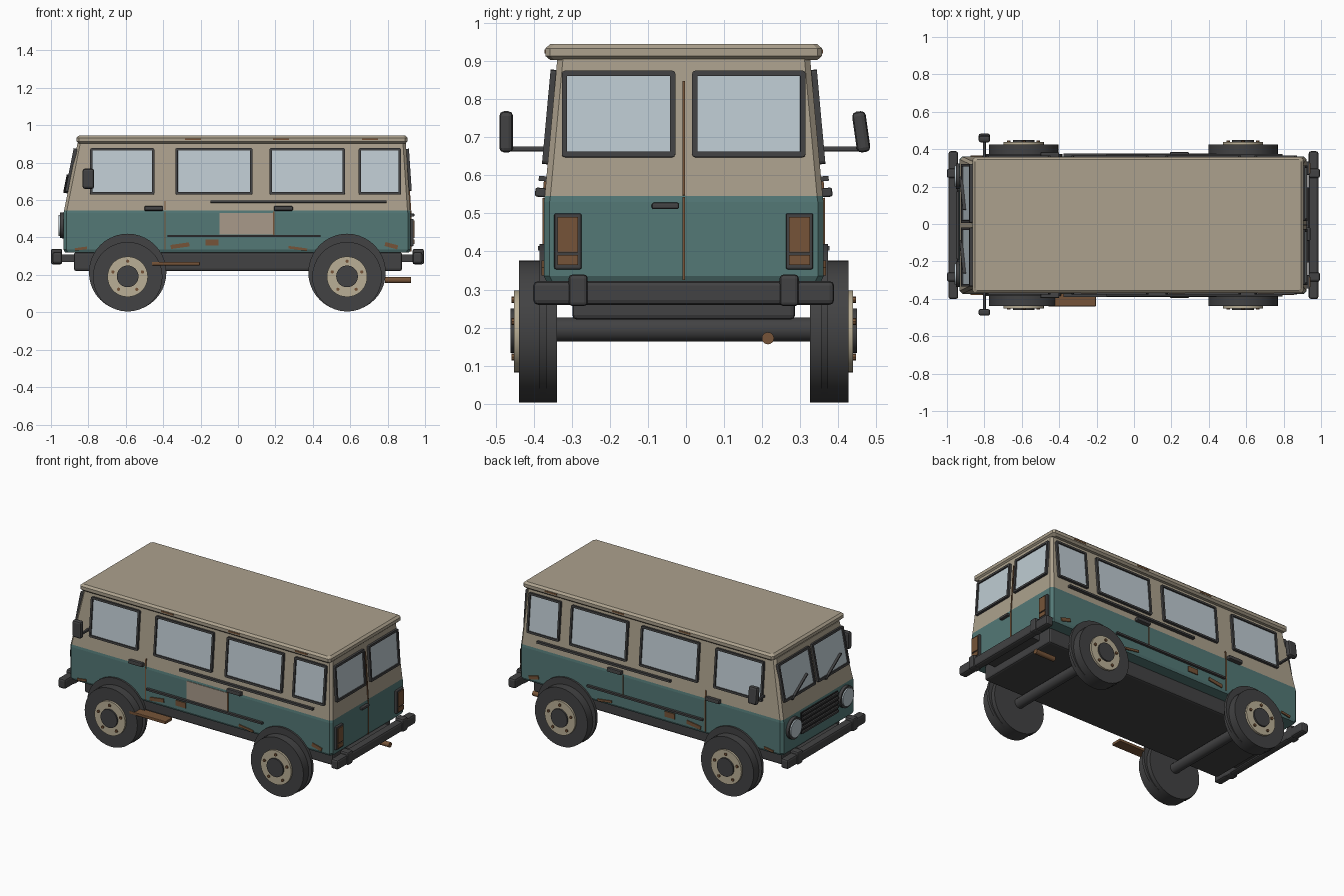
import bpy, bmesh, math
from math import radians
from mathutils import Matrix, Vector

if "Cube" in bpy.data.objects:
    bpy.data.objects.remove(bpy.data.objects["Cube"])

YC = -0.006  # centre line of the van


def material(name, *rgb):
    lin = [((c / 255 + 0.055) / 1.055) ** 2.4 for c in rgb] + [1]
    m = bpy.data.materials.new(name)
    m.use_nodes = True
    m.diffuse_color = lin
    m.node_tree.nodes["Principled BSDF"].inputs["Base Color"].default_value = lin
    return m


BEIGE = material("beige_paint", 172, 161, 141)
TEAL = material("teal_paint", 83, 120, 118)
DARK = material("dark_rubber", 66, 66, 67)
BLACK = material("black", 36, 36, 37)
GLASS = material("pale_glass", 190, 203, 210)
RUST = material("rust", 118, 84, 56)
PRIMER = material("primer_patch", 168, 154, 138)
CREAM = material("wheel_cream", 186, 175, 150)


def finish(name, bm, mats, smooth=False):
    bmesh.ops.recalc_face_normals(bm, faces=bm.faces)
    me = bpy.data.meshes.new(name)
    bm.to_mesh(me)
    bm.free()
    ob = bpy.data.objects.new(name, me)
    bpy.context.collection.objects.link(ob)
    for m in mats:
        me.materials.append(m)
    if smooth:
        bpy.ops.object.select_all(action="DESELECT")
        ob.select_set(True)
        bpy.context.view_layer.objects.active = ob
        bpy.ops.object.shade_smooth_by_angle(angle=radians(35))
    return ob


def box(name, mat, centre, size, bevel=0.0, frame=Matrix()):
    """Box in a local frame, with optional rounded edges."""
    bm = bmesh.new()
    bmesh.ops.create_cube(bm, size=1, matrix=Matrix.Diagonal((*size, 1)))
    if bevel:
        bmesh.ops.bevel(bm, geom=bm.edges[:], offset=bevel, segments=2, affect="EDGES", profile=0.5)
    bm.transform(frame @ Matrix.Translation(centre))
    return finish(name, bm, [mat])


def rod(name, mat, a, b, radius, sides=32):
    a, b = Vector(a), Vector(b)
    bm = bmesh.new()
    turn = (b - a).to_track_quat("Z", "Y").to_matrix().to_4x4()
    bmesh.ops.create_cone(bm, cap_ends=True, segments=sides, radius1=radius, radius2=radius,
                          depth=(b - a).length, matrix=Matrix.Translation((a + b) / 2) @ turn)
    return finish(name, bm, [mat], True)


def loft(name, mat, levels, chamfer):
    """Stack of corner-cut rectangles: (z, x_min, x_max, half_width)."""
    bm = bmesh.new()
    rings = []
    for z, x0, x1, w in levels:
        pts = []
        for x, y, order in ((x0, -w, 0), (x1, -w, 1), (x1, w, 0), (x0, w, 1)):
            sx = chamfer if x == x0 else -chamfer
            sy = chamfer if y < 0 else -chamfer
            cut = [(x, y + sy), (x + sx, y)]
            pts += cut[::-1] if order else cut
        rings.append([bm.verts.new((x, y + YC, z)) for x, y in pts])
    for lo, hi in zip(rings, rings[1:]):
        for i in range(len(lo)):
            j = (i + 1) % len(lo)
            bm.faces.new((lo[i], lo[j], hi[j], hi[i]))
    bm.faces.new(rings[0])
    bm.faces.new(rings[-1])
    return finish(name, bm, [mat])


# Body shell and roof
BELT, TOP = 0.545, 0.905
loft("lower_body", TEAL, [(0.32, -0.925, 0.915, 0.36), (0.335, -0.933, 0.923, 0.367),
                          (0.53, -0.933, 0.923, 0.367), (BELT, -0.93, 0.921, 0.365)], 0.015)
loft("upper_body", BEIGE, [(BELT, -0.93, 0.921, 0.365), (TOP, -0.858, 0.897, 0.332)], 0.015)
loft("roof", BEIGE, [(0.902, -0.85, 0.893, 0.35), (0.913, -0.863, 0.906, 0.363),
                     (0.933, -0.863, 0.906, 0.363), (0.945, -0.85, 0.893, 0.35)], 0.012)


def wall(kind, a, z):
    """Frame on a body wall: x along the wall, y up the slope, z outward."""
    t = max(0, (z - BELT) / (TOP - BELT))
    up = z > BELT
    if kind in ("kerb", "street"):
        s = -1 if kind == "kerb" else 1
        pos = Vector((a, YC + s * (0.367 - 0.035 * t), z))
        v = Vector((0, -s * 0.033 * up, TOP - BELT))
        u = Vector((1, 0, 0))
    else:
        front = kind == "front"
        pos = Vector((-0.932 + 0.074 * t if front else 0.923 - 0.026 * t, YC + a, z))
        v = Vector((0.072 if front else -0.024, 0, 0)) * up + Vector((0, 0, TOP - BELT))
        u = Vector((0, -1 if front else 1, 0))
    v.normalize()
    n = u.cross(v)
    if kind == "street":
        n = -n
    m = Matrix((u, v, n)).transposed().to_4x4()
    m.translation = pos
    return m


def plate(name, mat, kind, a0, a1, z0, z1, out=0.004, bevel=0.0, tilt=0):
    """Thin box on a wall, spanning a0..a1 along it and z0..z1 in height."""
    frame = wall(kind, (a0 + a1) / 2, (z0 + z1) / 2) @ Matrix.Rotation(radians(tilt), 4, "Z")
    return box(name, mat, (0, 0, out / 2 - 0.002), (a1 - a0, z1 - z0, out + 0.004), bevel, frame)


def window(name, kind, a0, a1, z0, z1, rim=0.013):
    """Raised dark rim with a sunk glass pane."""
    bm = bmesh.new()
    bmesh.ops.create_cube(bm, size=1, matrix=Matrix.Translation((0, 0, 0.004))
                          @ Matrix.Diagonal((a1 - a0, z1 - z0, 0.02, 1)))
    corners = [e for e in bm.edges if abs(e.verts[0].co.z - e.verts[1].co.z) > 0.01]
    bmesh.ops.bevel(bm, geom=corners, offset=0.008, segments=2, affect="EDGES", profile=0.5)
    pane = max(bm.faces, key=lambda f: f.calc_center_median().z)
    bmesh.ops.inset_region(bm, faces=[pane], thickness=rim)
    bmesh.ops.inset_region(bm, faces=[pane], thickness=0.001, depth=-0.008)
    pane.material_index = 1
    bm.transform(wall(kind, (a0 + a1) / 2, (z0 + z1) / 2))
    finish(name, bm, [DARK, GLASS])


# Both long sides
for side, s in (("kerb", -1), ("street", 1)):
    for i, (a, b) in enumerate(((-0.79, -0.447), (-0.335, 0.078), (0.168, 0.572), (0.645, 0.872))):
        window(f"{side}_window_{i + 1}", side, a, b, 0.628, 0.877)
    plate(f"{side}_upper_rail", DARK, side, -0.147, 0.795, 0.584, 0.597, 0.018)
    plate(f"{side}_lower_rail", DARK, side, -0.377, 0.44, 0.402, 0.414, 0.016)
    for i, a in enumerate((-0.45, 0.243)):
        plate(f"{side}_door_handle_{i + 1}", DARK, side, a - 0.05, a + 0.05, 0.542, 0.566, 0.024, 0.005)
    plate(f"{side}_cab_door_seam", RUST, side, -0.394, -0.387, 0.335, 0.54)
    plate(f"{side}_cab_door_seam_top", RUST, side, -0.394, -0.387, 0.546, 0.595)
    plate(f"{side}_sliding_door_seam", RUST, side, 0.188, 0.194, 0.41, 0.54)
    patches = ((-0.84, 0.34, 0.065, 0.014, 8), (-0.31, 0.356, 0.1, 0.022, 8), (-0.14, 0.373, 0.07, 0.034, 0),
               (0.32, 0.341, 0.1, 0.014, -8), (0.82, 0.356, 0.07, 0.022, -15))
    for i, (a, z, w, h, tilt) in enumerate(patches):
        plate(f"{side}_rust_patch_{i + 1}", RUST, side, a - w / 2, a + w / 2, z - h / 2, z + h / 2,
              0.006, 0, tilt)
    for i, a in enumerate((-0.24, 0.23, 0.705)):
        box(f"{side}_roof_rust_{i + 1}", RUST, (a, YC + s * 0.362, 0.925), (0.085, 0.006, 0.01))
    # Wing mirror and its arm
    box(f"{side}_mirror_arm", DARK, (-0.8, s * 0.408, 0.669), (0.016, 0.11, 0.014), 0.004)
    lean = Matrix.Translation((-0.8, s * 0.466 - 0.006, 0.714)) @ Matrix.Rotation(
        radians(8 if s > 0 else 0), 4, "X")
    box(f"{side}_mirror", DARK, (0, 0, 0), (0.062, 0.036, 0.108), 0.012, lean)

plate("primer_panel", PRIMER, "kerb", -0.1, 0.19, 0.415, 0.532, 0.003)
box("side_step", RUST, (-0.332, -0.405, 0.26), (0.256, 0.07, 0.018), 0.003)

# Rear doors
for tag, s in (("kerb", -1), ("street", 1)):
    a, b = sorted((s * 0.022, s * 0.32))
    window(f"rear_window_{tag}", "rear", a, b, 0.647, 0.874, 0.014)
    c = s * 0.304
    plate(f"tail_lamp_housing_{tag}", DARK, "rear", c - 0.036, c + 0.036, 0.353, 0.5, 0.016, 0.005)
    plate(f"tail_lamp_{tag}", RUST, "rear", c - 0.027, c + 0.027, 0.397, 0.49, 0.021)
    plate(f"reverse_lamp_{tag}", RUST, "rear", c - 0.027, c + 0.027, 0.364, 0.39, 0.021)
plate("rear_seam_lower", RUST, "rear", -0.003, 0.003, 0.325, 0.543)
plate("rear_seam_upper", RUST, "rear", -0.003, 0.003, 0.547, 0.847)
plate("rear_handle", DARK, "rear", -0.084, -0.012, 0.511, 0.528, 0.02, 0.005)

# Front face: windscreen, wipers, headlamps, grille
for tag, s in (("kerb", -1), ("street", 1)):
    a, b = sorted((s * 0.012, s * 0.328))
    window(f"windscreen_{tag}", "front", a, b, 0.64, 0.877, 0.014)
    c = s * 0.17
    plate(f"wiper_{tag}", DARK, "front", c - 0.1, c + 0.1, 0.681, 0.688, 0.022, 0, 28)
    y = YC + s * 0.262
    rod(f"headlamp_rim_{tag}", DARK, (-0.92, y, 0.465), (-0.952, y, 0.465), 0.068)
    rod(f"headlamp_lens_{tag}", GLASS, (-0.94, y, 0.465), (-0.96, y, 0.465), 0.056)
plate("grille", BLACK, "front", -0.185, 0.185, 0.395, 0.53, 0.008)
for i in range(5):
    z = 0.405 + i * 0.0285
    plate(f"grille_bar_{i + 1}", DARK, "front", -0.18, 0.18, z - 0.006, z + 0.006, 0.018)

# Bumpers with overriders
for tag, s, x in (("front", -1, -0.966), ("rear", 1, 0.96)):
    box(f"{tag}_bumper", DARK, (x, YC, 0.291), (0.052, 0.79, 0.062), 0.012)
    box(f"{tag}_bumper_mount", DARK, (x - s * 0.06, YC, 0.29), (0.12, 0.4, 0.04))
    for e, t in (("kerb", -1), ("street", 1)):
        box(f"{tag}_overrider_{e}", DARK, (x + s * 0.004, YC + t * 0.277, 0.298), (0.06, 0.05, 0.083), 0.01)

# Chassis and exhaust
box("chassis", DARK, (0, YC, 0.271), (1.755, 0.585, 0.1), 0.012)
rod("exhaust_pipe", RUST, (0.785, 0.215, 0.172), (0.925, 0.215, 0.172), 0.016, 16)

# Axles, wheels and wheel arches
for axle, x in (("front", -0.59), ("rear", 0.583)):
    rod(f"{axle}_axle", DARK, (x, -0.4, 0.195), (x, 0.39, 0.195), 0.032, 20)
    for side, s in (("kerb", -1), ("street", 1)):
        def disc(part, mat, r, y0, y1, z=0.19, dx=0.0, sides=36):
            rod(f"{axle}_{part}_{side}", mat, (x + dx, YC + s * y0, z), (x + dx, YC + s * y1, z), r, sides)
        disc("wheel_arch", DARK, 0.207, 0.36, 0.379, 0.213, 0, 40)
        disc("tyre", DARK, 0.186, 0.332, 0.432)
        disc("rim", CREAM, 0.108, 0.42, 0.445)
        disc("hub_cap", DARK, 0.058, 0.43, 0.455, 0.192)
        for k in range(5):
            t = radians(90 + 72 * k)
            disc(f"bolt_{k + 1}", RUST, 0.009, 0.44, 0.452, 0.19 + 0.083 * math.sin(t), 0.083 * math.cos(t), 8)
